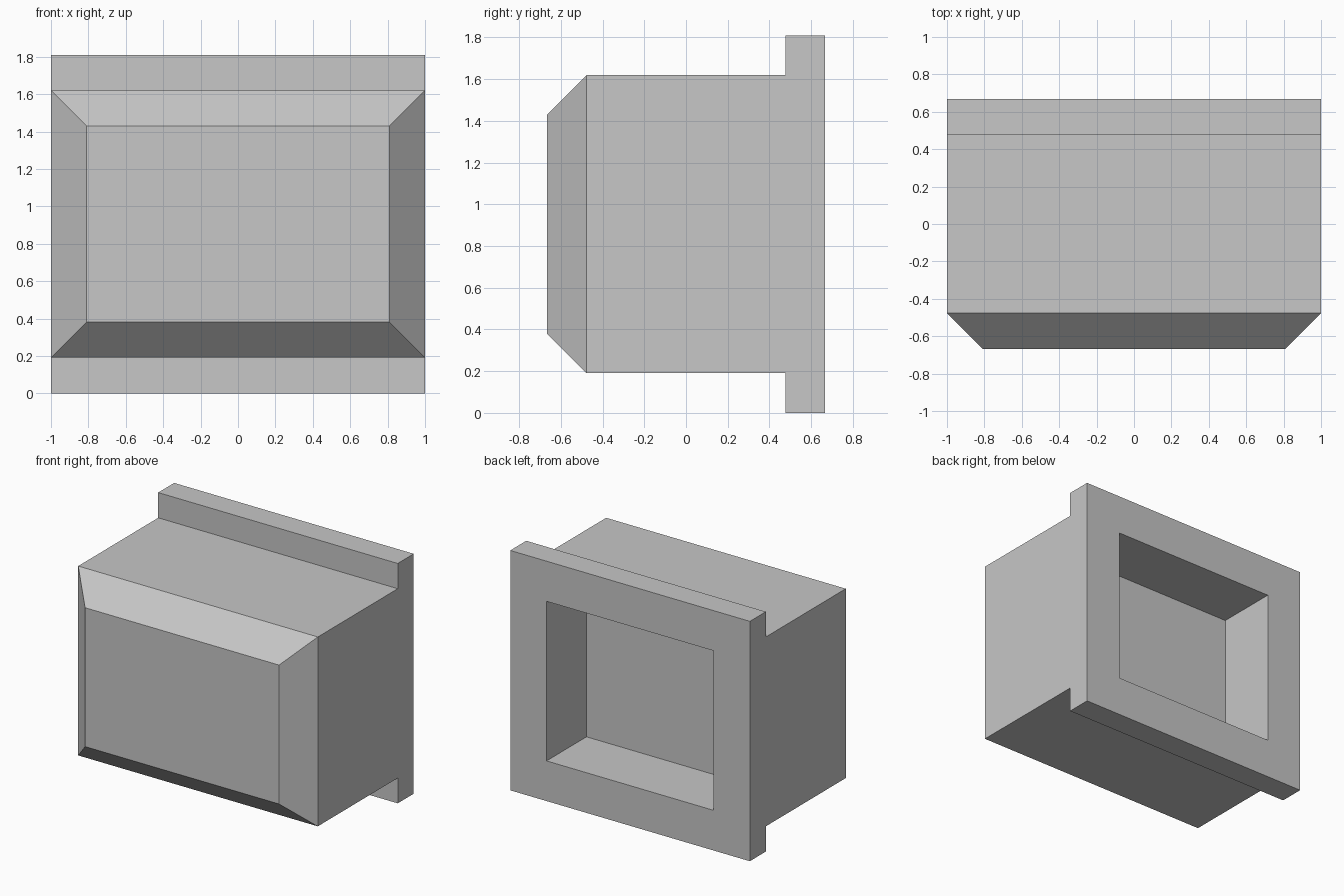
import bpy
import bmesh
from mathutils import Vector

if "Cube" in bpy.data.objects:
    bpy.data.objects.remove(bpy.data.objects["Cube"], do_unlink=True)

STEP = 0.1905        # flange thickness, flange lip and bevel size
HEIGHT = 1.81
BACK = 0.667
RIM = 0.303          # frame width around the rear recess
RECESS_DEPTH = 0.476

# Plain grey material
grey = bpy.data.materials.new("plain grey")
grey.use_nodes = True
colour = (0.57, 0.57, 0.57, 1)
grey.diffuse_color = colour
grey.node_tree.nodes["Principled BSDF"].inputs["Base Color"].default_value = colour

bm = bmesh.new()

# Side profile (y, z) of the body and its rear flange, extruded across x
front, lip, top = STEP - BACK, BACK - STEP, HEIGHT - STEP
profile = [(front, STEP), (lip, STEP), (lip, 0), (BACK, 0),
           (BACK, HEIGHT), (lip, HEIGHT), (lip, top), (front, top)]
side = bm.faces.new([bm.verts.new((-1, y, z)) for y, z in profile])
swept = bmesh.ops.extrude_face_region(bm, geom=[side])["geom"]
bmesh.ops.translate(bm, vec=(2, 0, 0),
                    verts=[v for v in swept if isinstance(v, bmesh.types.BMVert)])
bmesh.ops.recalc_face_normals(bm, faces=bm.faces[:])


def face_at(y):
    """Face lying wholly in the plane at the given y."""
    return next(f for f in bm.faces if all(abs(v.co.y - y) < 1e-4 for v in f.verts))


# Bevelled front: inset the face, then push it forward
panel = face_at(front)
bmesh.ops.inset_region(bm, faces=[panel], thickness=STEP, use_even_offset=True)
bmesh.ops.translate(bm, verts=panel.verts[:], vec=Vector((0, -STEP, 0)))

# Rear recess: inset a frame, inset again at zero width and sink the floor
floor = face_at(BACK)
bmesh.ops.inset_region(bm, faces=[floor], thickness=RIM, use_even_offset=True)
bmesh.ops.inset_region(bm, faces=[floor], thickness=0, use_even_offset=True)
bmesh.ops.translate(bm, verts=floor.verts[:], vec=Vector((0, -RECESS_DEPTH, 0)))

bmesh.ops.recalc_face_normals(bm, faces=bm.faces[:])
mesh = bpy.data.meshes.new("flanged_housing")
bm.to_mesh(mesh)
bm.free()
mesh.materials.append(grey)
housing = bpy.data.objects.new("flanged_housing", mesh)
bpy.context.collection.objects.link(housing)
